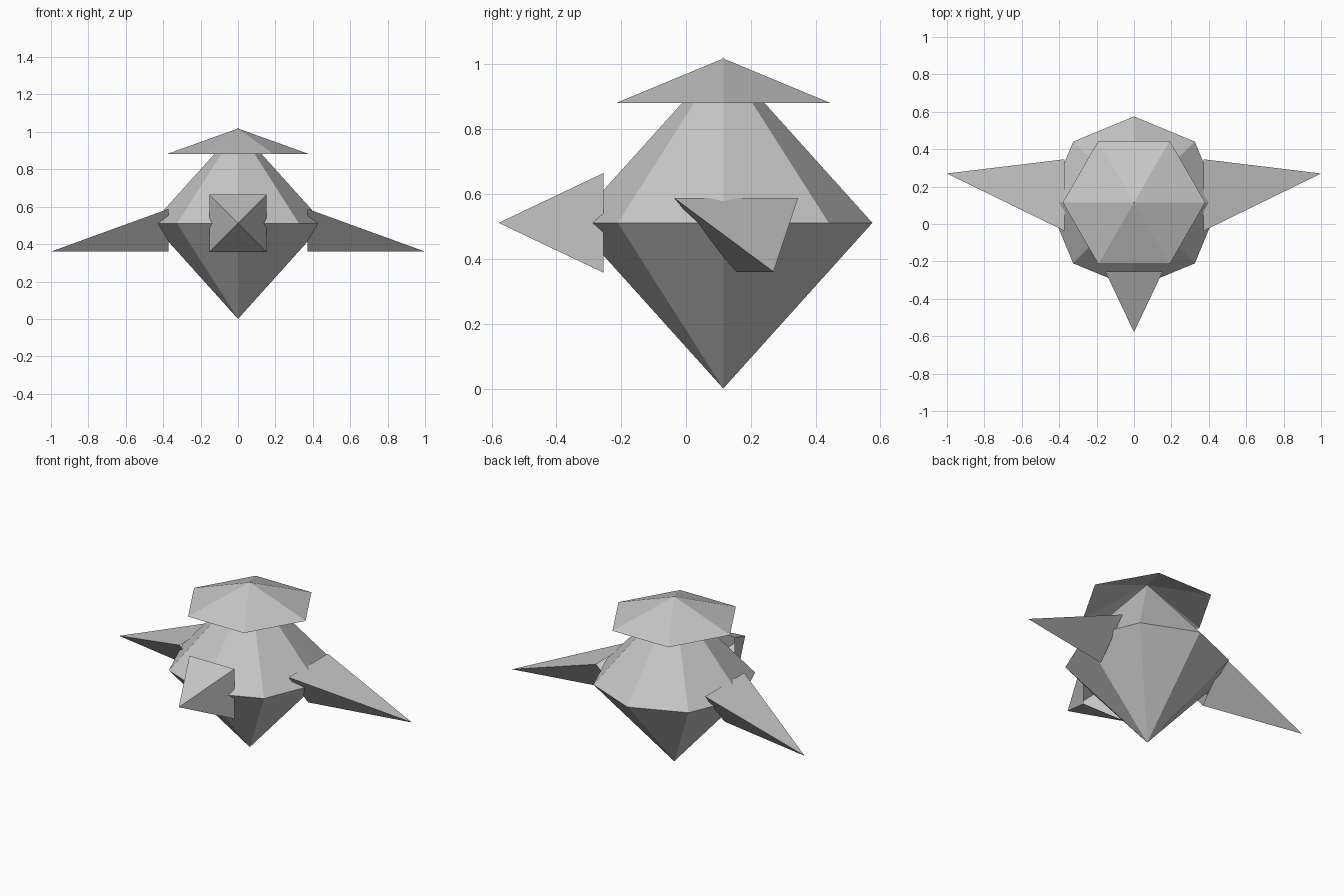
import bpy, bmesh
from math import sin, cos, radians
from mathutils import Vector

cube = bpy.data.objects.get("Cube")
if cube:
    bpy.data.objects.remove(cube, do_unlink=True)

grey = bpy.data.materials.new("plain_grey")
grey.use_nodes = True
colour = (0.57, 0.57, 0.57, 1)
grey.diffuse_color = colour
grey.node_tree.nodes["Principled BSDF"].inputs["Base Color"].default_value = colour


def ring(sides, radius, centre, u, v, start=0):
    """Points of a regular polygon in the plane of u and v."""
    points = []
    for i in range(sides):
        a = radians(start + 360 * i / sides)
        points.append(Vector(centre) + radius * (cos(a) * Vector(u) + sin(a) * Vector(v)))
    return points


def spike(name, rim, *tips):
    """Open pyramid from a rim to a tip; two tips close it into a gem."""
    bm = bmesh.new()
    base = [bm.verts.new(p) for p in rim]
    middle = sum((Vector(p) for p in rim), Vector()) / len(rim)
    for tip in tips:
        apex = bm.verts.new(tip)
        for a, b in zip(base, base[1:] + base[:1]):
            face = bm.faces.new((a, b, apex))
            face.normal_update()
            if face.normal.dot(face.calc_center_median() - middle) < 0:
                face.normal_flip()
    mesh = bpy.data.meshes.new(name)
    bm.to_mesh(mesh)
    bm.free()
    mesh.materials.append(grey)
    obj = bpy.data.objects.new(name, mesh)
    bpy.context.collection.objects.link(obj)
    return obj


X, Y, Z = (1, 0, 0), (0, 1, 0), (0, 0, 1)
BACK, MID = 0.115, 0.511

# Eight-sided gem body
spike("body", ring(8, 0.46, (0, BACK, MID), X, Y),
      (0, BACK, 0), (0, BACK, 2 * MID))

# Six-sided open hat
spike("hat", ring(6, 0.381, (0, BACK, 0.881), X, Y), (0, BACK, 1.018))

# Four-sided open beak
spike("beak", ring(4, 0.217, (0, -0.255, MID), X, Z, 45), (0, -0.578, MID))

# Three-sided wings, mirrored left to right
wings = spike("wings",
              [(0.372, -0.037, 0.588), (0.372, 0.346, 0.588), (0.372, 0.155, 0.36)],
              (1, 0.27, 0.36))
wings.modifiers.new("mirror", 'MIRROR').use_mirror_merge = False
